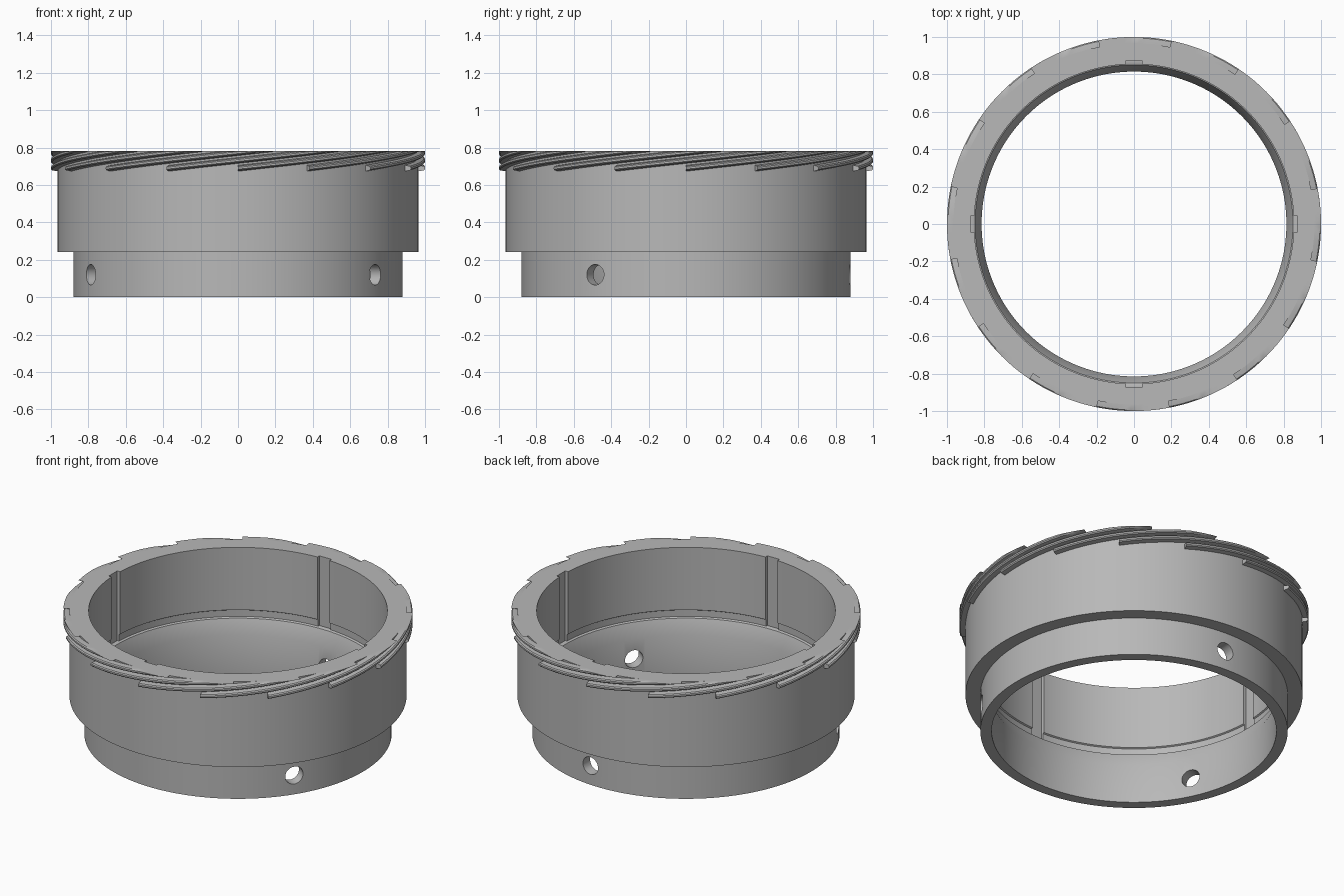
import bpy, bmesh
from math import sin, cos, pi, radians
from mathutils import Matrix, Vector

cube = bpy.data.objects.get("Cube")
if cube:
    bpy.data.objects.remove(cube, do_unlink=True)

grey = bpy.data.materials.new("plain grey")
grey.use_nodes = True
colour = (0.48, 0.48, 0.48, 1)
grey.diffuse_color = colour
grey.node_tree.nodes["Principled BSDF"].inputs["Base Color"].default_value = colour

TOP = 0.78
SEGMENTS = 160
FINS = 16


def make_object(name, bm):
    bmesh.ops.recalc_face_normals(bm, faces=bm.faces)
    mesh = bpy.data.meshes.new(name)
    bm.to_mesh(mesh)
    bm.free()
    mesh.materials.append(grey)
    obj = bpy.data.objects.new(name, mesh)
    bpy.context.collection.objects.link(obj)
    return obj


def select_only(obj):
    bpy.ops.object.select_all(action="DESELECT")
    obj.select_set(True)
    bpy.context.view_layer.objects.active = obj


def smooth(obj):
    select_only(obj)
    bpy.ops.object.shade_smooth_by_angle(angle=radians(25))


def bridge(bm, rings, closed):
    """Join a row of equal closed loops with quads."""
    pairs = list(zip(rings, rings[1:] + rings[:1] if closed else rings[1:]))
    for a, b in pairs:
        for i in range(len(a)):
            j = (i + 1) % len(a)
            bm.faces.new((a[i], a[j], b[j], b[i]))
    if not closed:
        bm.faces.new(rings[0])
        bm.faces.new(rings[-1])


# Ring body: stepped outside, bore with a tapered seat and a relief groove
profile = [(0.815, 0), (0.88, 0), (0.88, 0.24), (0.965, 0.24), (0.965, TOP),
           (0.855, TOP), (0.855, 0.385), (0.863, 0.38), (0.863, 0.34),
           (0.85, 0.335), (0.815, 0.245)]
bm = bmesh.new()
rings = []
for k in range(SEGMENTS):
    a = 2 * pi * k / SEGMENTS
    rings.append([bm.verts.new((r * cos(a), r * sin(a), z)) for r, z in profile])
bridge(bm, rings, True)
body = make_object("ring_body", bm)

# Cutters: four keyways in the bore and three radial holes in the lower collar
bm = bmesh.new()
for k in range(4):
    turn = Matrix.Rotation(k * pi / 2, 4, "Z")
    place = Matrix.Translation((0.8365, 0, 0.59))
    size = Matrix.Diagonal((0.075, 0.085, 0.5, 1))
    bmesh.ops.create_cube(bm, size=1, matrix=turn @ place @ size)
for k in range(3):
    turn = Matrix.Rotation(radians(86.5 + 120 * k), 4, "Z")
    place = Matrix.Translation((0.85, 0, 0.12)) @ Matrix.Rotation(pi / 2, 4, "Y")
    bmesh.ops.create_cone(bm, cap_ends=True, segments=32, radius1=0.055,
                          radius2=0.055, depth=0.2, matrix=turn @ place)
cutter = make_object("keyway_and_hole_cutter", bm)
cutter.hide_render = True
cut = body.modifiers.new("cuts", "BOOLEAN")
cut.object = cutter
cut.operation = "DIFFERENCE"
cut.solver = "EXACT"
select_only(body)
bpy.ops.object.modifier_apply(modifier=cut.name)
bpy.data.objects.remove(cutter, do_unlink=True)
smooth(body)

# Slanted fins around the top edge, trimmed level with the rim
section = [(0.955, -0.016), (0.965, -0.016), (0.994, -0.011), (1.0, -0.005),
           (1.0, 0.005), (0.994, 0.011), (0.965, 0.016), (0.955, 0.016)]
STEPS = 28
SWEEP = radians(56)
START, END = 0.689, 0.793
bm = bmesh.new()
for f in range(FINS):
    first = -pi / 2 + 2 * pi * f / FINS
    rings = []
    for s in range(STEPS + 1):
        t = s / STEPS
        a = first + SWEEP * t
        mid = START + (END - START) * t
        rings.append([bm.verts.new((r * cos(a), r * sin(a), min(mid + dz, TOP)))
                      for r, dz in section])
    bridge(bm, rings, False)
fins = make_object("slanted_fins", bm)
smooth(fins)
